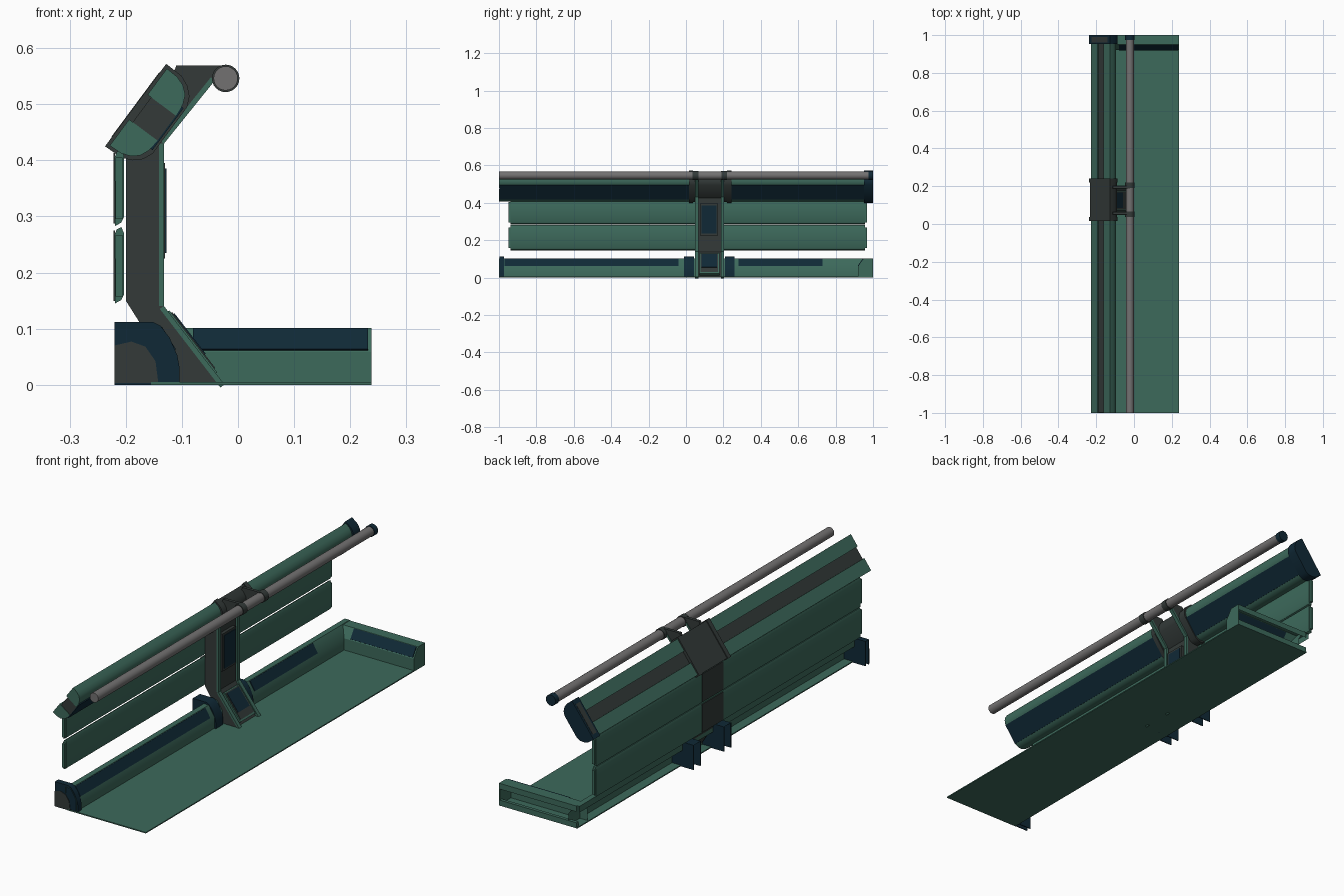
import bpy, bmesh, math

if "Cube" in bpy.data.objects:
    bpy.data.objects.remove(bpy.data.objects["Cube"])

def mat(name, r, g, b):
    m = bpy.data.materials.new(name)
    m.diffuse_color = (r, g, b, 1)
    m.use_nodes = True
    m.node_tree.nodes["Principled BSDF"].inputs["Base Color"].default_value = m.diffuse_color
    return m

GREEN = mat("muted green", 0.046, 0.142, 0.105)
NAVY = mat("dark navy", 0.005, 0.022, 0.037)
DARK = mat("charcoal", 0.033, 0.042, 0.040)
GREY = mat("steel grey", 0.17, 0.165, 0.165)

def finish(name, bm, m):
    bmesh.ops.recalc_face_normals(bm, faces=bm.faces)
    me = bpy.data.meshes.new(name)
    bm.to_mesh(me)
    bm.free()
    me.materials.append(m)
    ob = bpy.data.objects.new(name, me)
    bpy.context.collection.objects.link(ob)
    return ob

def prism(name, pts, a, b, m, axis='y', closed=True, caps=True):
    """Extrude a profile: (x, z) along y, or (y, z) along x. Open profiles give shells."""
    bm = bmesh.new()
    put = (lambda p, t: (p[0], t, p[1])) if axis == 'y' else (lambda p, t: (t, p[0], p[1]))
    A = [bm.verts.new(put(p, a)) for p in pts]
    B = [bm.verts.new(put(p, b)) for p in pts]
    n = len(pts)
    for i in range(n if closed else n - 1):
        j = (i + 1) % n
        bm.faces.new((A[i], A[j], B[j], B[i]))
    if caps:
        bm.faces.new(A)
        bm.faces.new(B)
    return finish(name, bm, m)

def rect(x0, x1, z0, z1):
    return [(x0, z0), (x1, z0), (x1, z1), (x0, z1)]

def band(p, q, t0, t1):
    """Strip beside segment p-q, offset from t0 to t1 to its right-hand side."""
    dx, dz = q[0] - p[0], q[1] - p[1]
    l = math.hypot(dx, dz)
    n = (dz / l, -dx / l)
    off = lambda c, t: (c[0] + n[0] * t, c[1] + n[1] * t)
    return [off(p, t0), off(q, t0), off(q, t1), off(p, t1)]

def lerp(p, q, t):
    return (p[0] + (q[0] - p[0]) * t, p[1] + (q[1] - p[1]) * t)

def tube(name, x, z, r, y0, y1, m, n=24):
    pts = [(x + r * math.cos(2 * math.pi * i / n), z + r * math.sin(2 * math.pi * i / n)) for i in range(n)]
    return prism(name, pts, y0, y1, m)

# Floor plate
prism("floor", rect(-0.155, 0.238, 0, 0.005), -1, 1, GREEN)

# Long curb and end curb: hollow shells with a sloped shoulder
c0, c1 = (-0.112, 0.058), (-0.140, 0.103)
prism("long_curb", [(-0.112, 0.004), c0, c1, (-0.165, 0.103), (-0.165, 0.075)], -1, 1, GREEN,
      closed=False, caps=False)
e0, e1 = (0.92, 0.058), (0.95, 0.101)
prism("end_curb", [(0.92, 0.004), e0, e1, (1.0, 0.101), (1.0, 0.075)], -0.15, 0.238, GREEN,
      axis='x', closed=False, caps=False)
prism("end_curb_foot", rect(0.985, 1.0, 0, 0.025), -0.15, 0.238, GREEN, axis='x')
prism("end_curb_tip", [(0.92, 0), e0, e1, (1.0, 0.101), (1.0, 0)], 0.234, 0.238, GREEN, axis='x')

# Navy panels on the curb slopes
for i, (a, b) in enumerate([(-0.97, -0.04), (0.28, 0.73)]):
    prism(f"curb_panel_{i}", band(lerp(c1, c0, .04), lerp(c1, c0, .93), -0.004, 0.001), a, b, NAVY)
prism("end_curb_panel", band(lerp(e0, e1, .07), lerp(e0, e1, .96), -0.004, 0.001), -0.08, 0.232, NAVY, axis='x')

# Curb brackets, open at the back and below
BR = [(-0.22, 0), (-0.22, 0.112), (-0.152, 0.112), (-0.138, 0.105), (-0.122, 0.084),
      (-0.108, 0.052), (-0.104, 0.03), (-0.104, 0)]
DOME = [(-0.22, 0.003), (-0.22, 0.07), (-0.19, 0.077), (-0.165, 0.068), (-0.147, 0.042), (-0.142, 0.003)]
for i, (a, b) in enumerate([(-0.998, -0.972), (-0.01, 0.042), (0.208, 0.26)]):
    prism(f"curb_bracket_{i}", BR[1:], a, b, NAVY, closed=False, caps=False)
    for k, y in enumerate((a, b - 0.004)):
        prism(f"bracket_side_{i}_{k}", BR, y, y + 0.004, NAVY)
prism("bracket_end_inlay", DOME, -1.0, -0.997, DARK)

# Two back slats with softened ends
for i, z in enumerate((0.145, 0.283)):
    pts = [(-0.219, z), (-0.22, z + 0.122), (-0.216, z + 0.132), (-0.208, z + 0.136),
           (-0.203, z + 0.125), (-0.203, z + 0.016), (-0.208, z + 0.006)]
    prism(f"slat_{i}", pts, -0.938, 0.958, GREEN)
    for k, (a, b) in enumerate([(-0.948, -0.938), (0.958, 0.968)]):
        prism(f"slat_end_{i}_{k}", rect(-0.218, -0.206, z + 0.012, z + 0.122), a, b, GREEN)
    prism(f"slat_back_plate_{i}", rect(-0.222, -0.219, z + 0.004, z + 0.13), 0.05, 0.2, DARK)

# Post: two side plates that run up into the arms, with a recessed core
FOOT, KNEE, NECK, ARM = (-0.025, 0), (-0.133, 0.14), (-0.133, 0.43), (-0.042, 0.543)
SIDE = [FOOT, KNEE, NECK, ARM, (-0.02, 0.569), (-0.11, 0.569), (-0.135, 0.50),
        (-0.2, 0.42), (-0.2, 0.15), (-0.105, 0)]
for i, y in enumerate((0.05, 0.188)):
    prism(f"post_side_{i}", SIDE, y, y + 0.014, DARK)
    for k, (p, q) in enumerate([(FOOT, KNEE), (KNEE, NECK), (NECK, ARM)]):
        prism(f"post_trim_{i}_{k}", band(p, q, -0.008, 0.001), y - 0.002, y + 0.016, GREEN)
prism("post_core", [(-0.04, 0), (-0.144, 0.138), (-0.144, 0.45), (-0.2, 0.42), (-0.2, 0.15), (-0.105, 0)],
      0.06, 0.19, DARK)

# Upper and lower displays
prism("upper_display_frame", rect(-0.146, -0.130, 0.225, 0.395), 0.075, 0.17, DARK)
prism("upper_display", rect(-0.131, -0.127, 0.235, 0.385), 0.084, 0.162, NAVY)
P, Q = lerp(FOOT, KNEE, 0.14), lerp(FOOT, KNEE, 0.93)
prism("lower_display_frame", band(P, Q, -0.012, 0.004), 0.072, 0.178, GREEN)
prism("lower_display_face", band(lerp(P, Q, .06), lerp(P, Q, .96), 0.003, 0.006), 0.078, 0.172, DARK)
prism("lower_display", band(lerp(P, Q, .28), lerp(P, Q, .93), 0.005, 0.008), 0.084, 0.166, NAVY)

# Tilted upper rail: u runs up the slope, n points to the front
def tilt(pts):
    return [(-0.237 + 0.596 * u + 0.803 * n, 0.425 + 0.803 * u - 0.596 * n) for u, n in pts]

LOBE = [(0.006, 0.006), (0.007, 0.03), (0.013, 0.047), (0.024, 0.060), (0.040, 0.067), (0.064, 0.069), (0.064, 0.006)]
prism("rail_lower", tilt(LOBE), -1, 0.99, GREEN)
prism("rail_upper", tilt([(0.183 - u, n) for u, n in LOBE]), -1, 0.99, GREEN)
prism("rail_middle", tilt(rect(0.064, 0.119, 0.014, 0.069)), -0.998, 0.99, DARK)
prism("rail_front_strip", tilt(rect(0.045, 0.138, 0.066, 0.072)), -0.998, 0.99, NAVY)

# Rail clamp with raised ribs, and the end cap
CLAMP = [(0, 0), (0.001, 0.035), (0.009, 0.054), (0.022, 0.068), (0.04, 0.076),
         (0.143, 0.076), (0.161, 0.068), (0.174, 0.054), (0.182, 0.035), (0.183, 0)]
prism("rail_clamp", tilt([(0.0915 + (u - 0.0915) * 0.97, max(n * 0.97, 0.004)) for u, n in CLAMP]), 0.03, 0.23, DARK)
for i, y in enumerate((0.015, 0.22)):
    prism(f"clamp_rib_{i}", tilt(CLAMP), y, y + 0.022, DARK)
prism("rail_end_cap", tilt(CLAMP), 0.952, 1.0, NAVY)
prism("rail_cap_inlay", tilt(rect(0.02, 0.163, -0.001, 0.004)), 0.962, 0.99, DARK)

# Handrail with collars and an end stop
tube("handrail", -0.022, 0.546, 0.0215, -1, 0.995, GREY)
for i, y in enumerate((0.036, 0.19)):
    tube(f"handrail_collar_{i}", -0.022, 0.546, 0.0245, y, y + 0.03, DARK)
tube("handrail_stop", -0.022, 0.546, 0.0245, 0.975, 1.0, NAVY)

# Smooth the curved profiles, keep corners sharp
for ob in bpy.context.scene.objects:
    ob.select_set(True)
    bpy.context.view_layer.objects.active = ob
bpy.ops.object.shade_smooth_by_angle(angle=math.radians(32))
